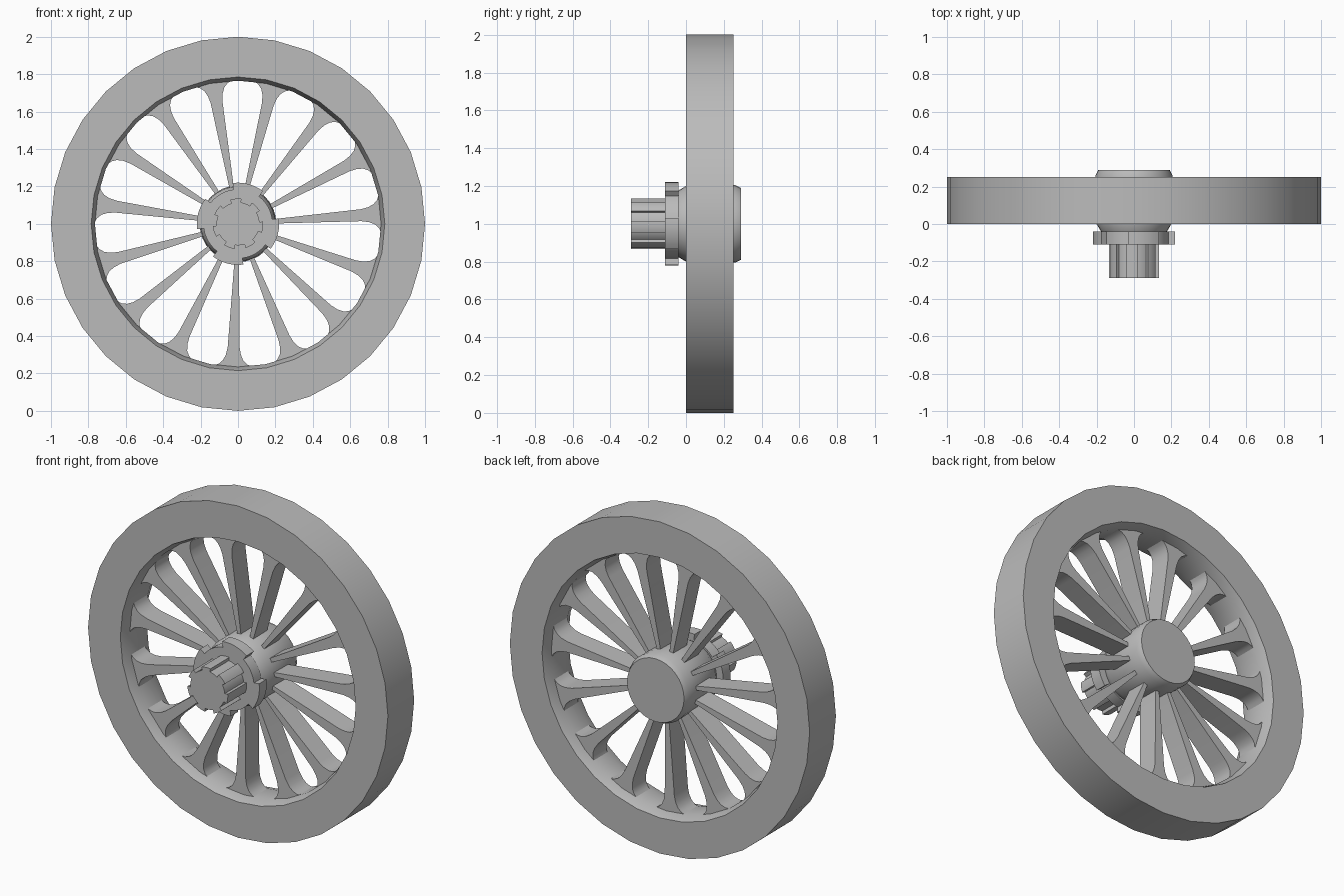
import bpy, bmesh, math
from math import sin, cos, radians, pi

cube = bpy.data.objects.get("Cube")
if cube:
    bpy.data.objects.remove(cube)

grey = bpy.data.materials.new("plain grey")
grey.use_nodes = True
grey.diffuse_color = (0.5, 0.5, 0.5, 1)
grey.node_tree.nodes["Principled BSDF"].inputs["Base Color"].default_value = (0.5, 0.5, 0.5, 1)


def finish(name, bm, smooth=30):
    bmesh.ops.recalc_face_normals(bm, faces=bm.faces)
    mesh = bpy.data.meshes.new(name)
    bm.to_mesh(mesh)
    bm.free()
    mesh.materials.append(grey)
    ob = bpy.data.objects.new(name, mesh)
    bpy.context.collection.objects.link(ob)
    bpy.ops.object.select_all(action='DESELECT')
    ob.select_set(True)
    bpy.context.view_layer.objects.active = ob
    bpy.ops.object.shade_smooth_by_angle(angle=radians(smooth))
    return ob


def polar(r, a, y):
    return (r * cos(a), y, 1 + r * sin(a))


def lathe(name, profile, sides, closed):
    """Turn (radius, y) points about the axle."""
    bm = bmesh.new()
    rings = [[bm.verts.new(polar(r, 2 * pi * i / sides, y)) for i in range(sides)]
             for r, y in profile]
    pairs = list(zip(rings, rings[1:]))
    if closed:
        pairs.append((rings[-1], rings[0]))
    else:
        bm.faces.new(rings[0])
        bm.faces.new(rings[-1])
    for a, b in pairs:
        for i in range(sides):
            j = (i + 1) % sides
            bm.faces.new((a[i], a[j], b[j], b[i]))
    return finish(name, bm)


def add_prism(bm, outline, y0, y1):
    """Extrude an (x, z) outline along y."""
    front = [bm.verts.new((x, y0, z)) for x, z in outline]
    back = [bm.verts.new((x, y1, z)) for x, z in outline]
    bm.faces.new(front)
    bm.faces.new(back)
    for i in range(len(front)):
        j = (i + 1) % len(front)
        bm.faces.new((front[i], front[j], back[j], back[i]))


def toothed(name, teeth, phase, width, r_low, r_high, y0, y1):
    """Toothed disc; width is the share of each pitch taken by the tooth."""
    pitch = 2 * pi / teeth
    outline = []
    for t in range(teeth):
        mid = radians(phase) + t * pitch
        for r, centre, share in ((r_high, mid, width), (r_low, mid + pitch / 2, 1 - width)):
            for s in range(7):
                a = centre + (s / 6 - 0.5) * pitch * share
                outline.append((r * cos(a), 1 + r * sin(a)))
    bm = bmesh.new()
    add_prism(bm, outline, y0, y1)
    finish(name, bm)


# Rim with chamfered inner lips
lathe("rim", [(1, 0), (1, 0.25), (0.785, 0.25), (0.765, 0.19), (0.765, 0.06), (0.785, 0)], 32, True)

# Hub with tapered ends
lathe("hub", [(0.17, -0.05), (0.2, 0), (0.205, 0.26), (0.19, 0.29)], 32, False)

# Tapered spokes flaring into the rim
half = [(0.15, 0.01), (0.66, 0.032), (0.70, 0.04), (0.73, 0.054), (0.75, 0.075),
        (0.76, 0.1), (0.79, 0.12)]
side = half + [(r, -w) for r, w in reversed(half)]
bm = bmesh.new()
for k in range(15):
    a = radians(4 + 24 * k)
    add_prism(bm, [(r * cos(a) - w * sin(a), 1 + r * sin(a) + w * cos(a)) for r, w in side], 0.06, 0.19)
finish("spokes", bm)

# Notched flange and toothed axle stub
toothed("flange", 4, 75, 0.5, 0.185, 0.22, -0.11, -0.04)
toothed("axle_stub", 7, 95, 0.5, 0.115, 0.135, -0.29, -0.1)
